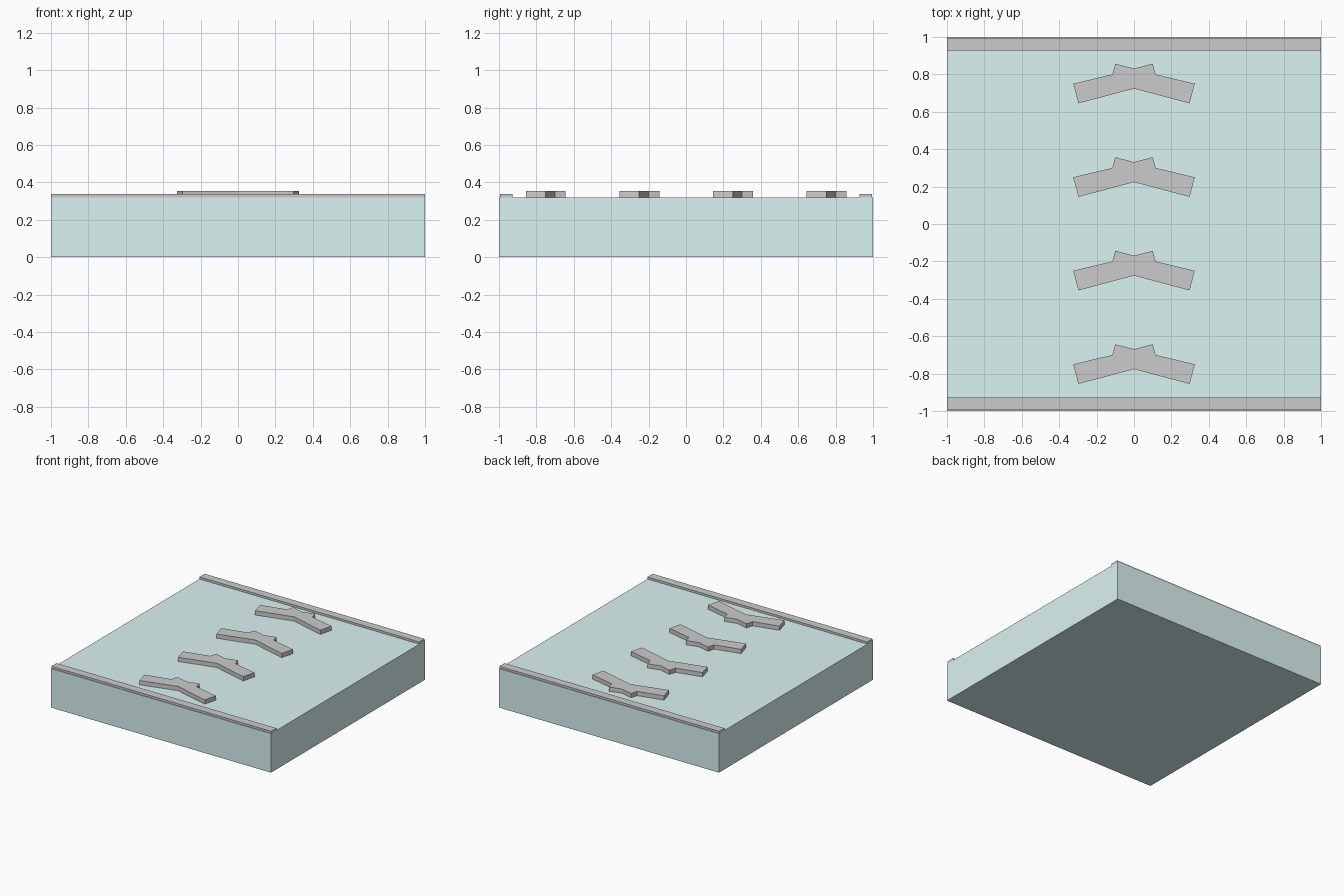
import bpy, bmesh

if "Cube" in bpy.data.objects:
    bpy.data.objects.remove(bpy.data.objects["Cube"])

TOP = 0.32  # height of the slab's upper surface


def prism(name, outline, z0, z1):
    """Extrude a closed xy outline from z0 to z1."""
    bm = bmesh.new()
    face = bm.faces.new([bm.verts.new((x, y, z0)) for x, y in outline])
    ext = bmesh.ops.extrude_face_region(bm, geom=[face])
    moved = [v for v in ext["geom"] if isinstance(v, bmesh.types.BMVert)]
    bmesh.ops.translate(bm, verts=moved, vec=(0, 0, z1 - z0))
    bmesh.ops.recalc_face_normals(bm, faces=bm.faces)
    mesh = bpy.data.meshes.new(name)
    bm.to_mesh(mesh)
    bm.free()
    obj = bpy.data.objects.new(name, mesh)
    bpy.context.collection.objects.link(obj)
    return obj


def rect(x0, x1, y0, y1):
    return [(x0, y0), (x1, y0), (x1, y1), (x0, y1)]


# Pale teal slab
slab = prism("slab", rect(-1, 1, -1, 1), 0, TOP)
teal = bpy.data.materials.new("pale_teal")
teal.diffuse_color = (0.71, 0.9, 0.89, 1)
teal.use_nodes = True
teal.node_tree.nodes["Principled BSDF"].inputs["Base Color"].default_value = teal.diffuse_color
slab.data.materials.append(teal)

# Thin edge rails at front and back
prism("front_rail", rect(-1, 1, -0.995, -0.927), TOP, 0.337)
prism("back_rail", rect(-1, 1, 0.927, 0.995), TOP, 0.337)

# Row of chevrons, each the outline of two crossed bars
right_side = [(0.297, -0.105), (0.325, 0.0), (0.1155, 0.05), (0.1, 0.107)]
left_side = [(-x, y) for x, y in reversed(right_side)]
chevron = [(0, -0.026)] + right_side + [(0, 0.081)] + left_side
for i in range(4):
    cy = -0.75 + 0.5 * i
    prism(f"chevron_{i + 1}", [(x, y + cy) for x, y in chevron], TOP, 0.355)
